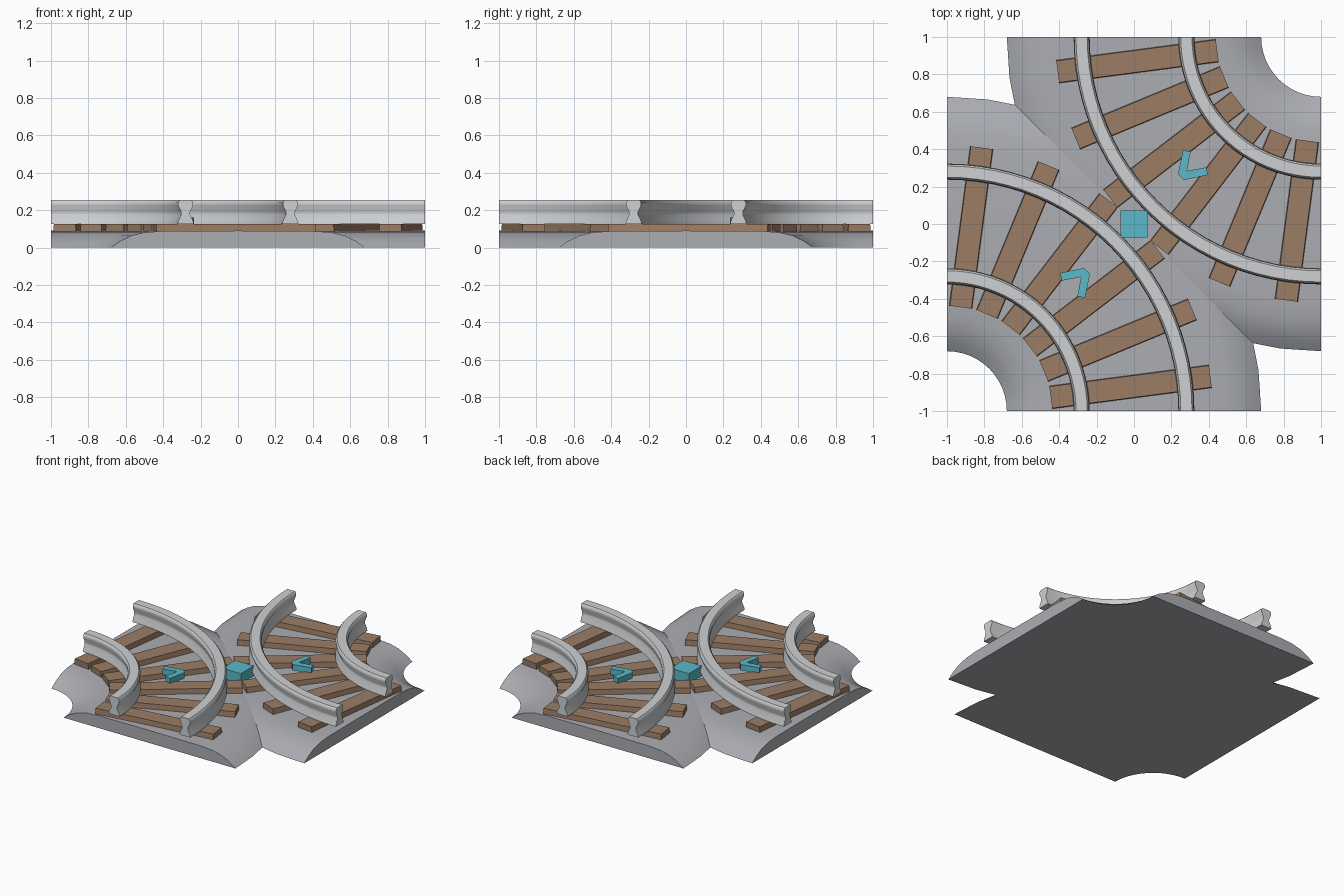
import bpy, bmesh, math
from mathutils import Matrix, Vector

old = bpy.data.objects.get("Cube")
if old:
    bpy.data.objects.remove(old, do_unlink=True)


def material(name, rgb):
    m = bpy.data.materials.new(name)
    m.use_nodes = True
    m.diffuse_color = (*rgb, 1)
    bsdf = m.node_tree.nodes["Principled BSDF"]
    bsdf.inputs["Base Color"].default_value = (*rgb, 1)
    bsdf.inputs["Roughness"].default_value = 0.7
    return m


STONE = material("ballast grey", (0.41, 0.42, 0.45))
STEEL = material("rail light grey", (0.62, 0.63, 0.64))
WOOD = material("sleeper brown", (0.33, 0.205, 0.13))
TEAL = material("marker teal", (0.105, 0.48, 0.59))
CORNER = Vector((-1, -1, 0))


def finish(bm, name, mat, smooth=False):
    bmesh.ops.recalc_face_normals(bm, faces=bm.faces)
    mesh = bpy.data.meshes.new(name)
    bm.to_mesh(mesh)
    bm.free()
    mesh.materials.append(mat)
    ob = bpy.data.objects.new(name, mesh)
    bpy.context.collection.objects.link(ob)
    if smooth:
        bpy.ops.object.select_all(action='DESELECT')
        ob.select_set(True)
        bpy.context.view_layer.objects.active = ob
        bpy.ops.object.shade_smooth_by_angle(angle=math.radians(40))
    return ob


def quarter_sweep(name, section, steps, mat):
    """Sweep a closed (radius, height) section a quarter turn about the corner."""
    bm = bmesh.new()
    rings = []
    for i in range(steps + 1):
        a = math.pi / 2 * i / steps
        rings.append([bm.verts.new(CORNER + Vector((r * math.cos(a), r * math.sin(a), z)))
                      for r, z in section])
    n = len(section)
    for a, b in zip(rings, rings[1:]):
        for j in range(n):
            k = (j + 1) % n
            bm.faces.new((a[j], a[k], b[k], b[j]))
    bm.faces.new(rings[0])
    bm.faces.new(rings[-1])
    return finish(bm, name, mat, True)


def prism(name, outline, z0, z1, mat):
    bm = bmesh.new()
    face = bm.faces.new([bm.verts.new((x, y, z0)) for x, y in outline])
    top = bmesh.ops.extrude_face_region(bm, geom=[face])["geom"]
    for v in top:
        if isinstance(v, bmesh.types.BMVert):
            v.co.z = z1
    return finish(bm, name, mat)


track = []

# Ballast bed: rounded shoulders, mirrored about the track centre line
shoulder = [(0.32, 0), (0.37, 0.035), (0.43, 0.064), (0.5, 0.081), (0.6, 0.088)]
bed = shoulder + [(1, 0.09)] + [(2 - r, z) for r, z in reversed(shoulder)]
track.append(quarter_sweep("ballast_bed", bed, 12, STONE))

# Rails: head, waist and flared foot
half = [(0.043, 0.125), (0.041, 0.14), (0.024, 0.175), (0.024, 0.19),
        (0.04, 0.225), (0.04, 0.243), (0.03, 0.255)]
for name, radius in (("inner_rail", 0.72), ("outer_rail", 1.28)):
    section = [(radius + w, z) for w, z in half] + [(radius - w, z) for w, z in reversed(half)]
    track.append(quarter_sweep(name, section, 24, STEEL))

# Sleepers: six radial planks with slightly tapered sides
bm = bmesh.new()
for i in range(6):
    turn = Matrix.Translation(CORNER) @ Matrix.Rotation(math.radians(7.5 + 15 * i), 4, 'Z')
    place = turn @ Matrix.Translation((0.99, 0, 0.105)) @ Matrix.Diagonal((0.86, 0.124, 0.042, 1))
    verts = bmesh.ops.create_cube(bm, size=1)["verts"]
    for v in verts:
        if v.co.z > 0:
            v.co.y *= 0.94
    bmesh.ops.transform(bm, matrix=place, verts=verts)
track.append(finish(bm, "sleepers", WOOD))

# Direction arrow, symmetric about the diagonal
side = [(-0.23, -0.267), (-0.267, -0.235), (-0.396, -0.262), (-0.385, -0.303), (-0.283, -0.283)]
arrow = side[1:] + [(y, x) for x, y in reversed(side[1:-1])]
track.append(prism("direction_arrow", arrow, 0.12, 0.162, TEAL))

# Second track: the same parts turned half way round
for ob in track:
    twin = ob.copy()
    twin.data = ob.data.copy()
    twin.data.transform(Matrix.Rotation(math.pi, 4, 'Z'))
    twin.name = "left_" + ob.name
    ob.name = "right_" + ob.name
    bpy.context.collection.objects.link(twin)

# Centre marker block
s = 0.073
prism("centre_marker", [(-s, -s), (s, -s), (s, s), (-s, s)], 0.09, 0.162, TEAL)
